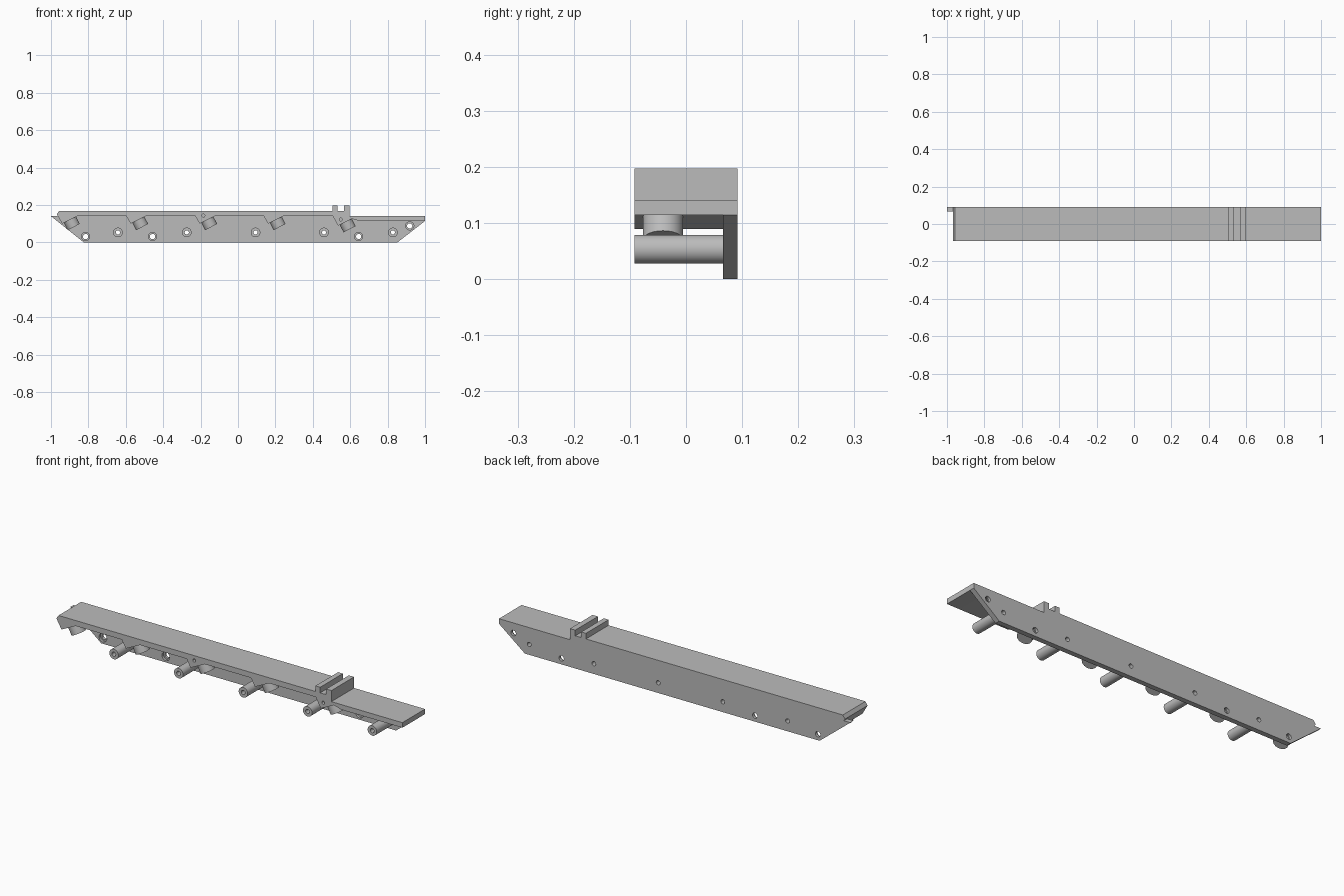
import bpy, bmesh, math
from mathutils import Matrix, Vector

cube = bpy.data.objects.get("Cube")
if cube:
    bpy.data.objects.remove(cube, do_unlink=True)

grey = bpy.data.materials.new("plain_grey")
grey.use_nodes = True
grey.diffuse_color = (0.5, 0.5, 0.5, 1)
grey.node_tree.nodes["Principled BSDF"].inputs["Base Color"].default_value = (0.5, 0.5, 0.5, 1)

FRONT, INNER, BACK = -0.092, 0.066, 0.092
ROLLER_X = [-0.642, -0.274, 0.094, 0.46, 0.828]
PEGS = [(-0.89, 0.0), (-0.524, 0.0), (-0.155, 0.0), (0.211, 0.0), (0.585, -0.012)]
ROLLER_Z = 0.053


def make_object(name, bm):
    bmesh.ops.recalc_face_normals(bm, faces=bm.faces)
    mesh = bpy.data.meshes.new(name)
    bm.to_mesh(mesh)
    bm.free()
    mesh.materials.append(grey)
    obj = bpy.data.objects.new(name, mesh)
    bpy.context.collection.objects.link(obj)
    return obj


def extrude_profile(name, points, y0, y1):
    """Prism with an xz outline between two depths."""
    bm = bmesh.new()
    face = bm.faces.new([bm.verts.new((x, y0, z)) for x, z in points])
    out = bmesh.ops.extrude_face_region(bm, geom=[face])
    verts = [v for v in out["geom"] if isinstance(v, bmesh.types.BMVert)]
    bmesh.ops.translate(bm, verts=verts, vec=(0, y1 - y0, 0))
    return make_object(name, bm)


def rod(name, start, end, radius):
    """Cylinder between two points."""
    a, b = Vector(start), Vector(end)
    turn = (b - a).to_track_quat("Z", "Y").to_matrix().to_4x4()
    bm = bmesh.new()
    bmesh.ops.create_cone(bm, cap_ends=True, segments=40, radius1=radius, radius2=radius,
                          depth=(b - a).length, matrix=Matrix.Translation((a + b) / 2) @ turn)
    return make_object(name, bm)


def cut(obj, cutters):
    """Subtract the cutters, then throw them away."""
    for cutter in cutters:
        cutter.hide_render = True
        mod = obj.modifiers.new("hole", "BOOLEAN")
        mod.operation, mod.solver, mod.object = "DIFFERENCE", "EXACT", cutter
    bpy.context.view_layer.update()
    graph = bpy.context.evaluated_depsgraph_get()
    mesh = bpy.data.meshes.new_from_object(obj.evaluated_get(graph))
    obj.modifiers.clear()
    obj.data = mesh
    for cutter in cutters:
        bpy.data.objects.remove(cutter, do_unlink=True)


def smooth(obj):
    bpy.ops.object.select_all(action="DESELECT")
    obj.select_set(True)
    bpy.context.view_layer.objects.active = obj
    bpy.ops.object.shade_smooth_by_angle(angle=math.radians(30))


# Upper outline with the two upright lugs and the lowered end
top = [(-0.957, 0.168), (0.505, 0.168), (0.505, 0.197), (0.532, 0.197), (0.532, 0.168),
       (0.566, 0.168), (0.566, 0.197), (0.596, 0.197), (0.596, 0.14), (1.0, 0.14)]

# Underside of the rail: a slanted wedge above every peg
under = [(-0.969, 0.15)]
for x, drop in PEGS[:-1]:
    if x > -0.8:
        under.append((x - 0.073, 0.14))
    under += [(x - 0.05, 0.1), (x + 0.03, 0.14)]
under += [(0.507, 0.14), (0.535, 0.089), (0.61, 0.126), (0.65, 0.114), (1.0, 0.114)]
top_rail = extrude_profile("top_rail", top + under[::-1], FRONT, INNER)

# Back plate with sloped ends
plate = top + [(1.0, 0.114), (0.853, 0), (-0.825, 0), (-1.0, 0.14), (-0.963, 0.14), (-0.969, 0.15)]
back_plate = extrude_profile("back_plate", plate, INNER, BACK)

# Screw holes with counterbores, and the roller bores
cutters = []
for x, z in [(-0.815, 0.031), (-0.457, 0.031), (0.645, 0.031), (0.918, 0.088)]:
    cutters.append(rod("screw_hole", (x, 0, z), (x, 0.15, z), 0.014))
    cutters.append(rod("counterbore", (x, 0, z), (x, INNER + 0.012, z), 0.022))
for x in ROLLER_X:
    cutters.append(rod("bore", (x, 0, ROLLER_Z), (x, 0.15, ROLLER_Z), 0.011))
cut(back_plate, cutters)

# Small blind holes in the front of the rail
cut(top_rail, [rod("blind_hole", (x, -0.15, z), (x, -0.04, z), 0.008)
               for x, z in [(-0.185, 0.143), (0.55, 0.122)]])

# Hollow rollers standing out from the back plate
for i, x in enumerate(ROLLER_X):
    roller = rod(f"roller_{i + 1}", (x, FRONT, ROLLER_Z), (x, INNER, ROLLER_Z), 0.0257)
    cut(roller, [rod("bore", (x, -0.2, ROLLER_Z), (x, 0.15, ROLLER_Z), 0.011)])
    smooth(roller)

# Tilted pegs below the wedges
tilt = math.radians(27)
axis = Vector((math.sin(tilt), 0, -math.cos(tilt)))
for i, (x, drop) in enumerate(PEGS):
    base = Vector((x - 0.008, -0.041, 0.12 + drop))
    smooth(rod(f"peg_{i + 1}", base - axis * 0.005, base + axis * 0.043, 0.036))

smooth(top_rail)
smooth(back_plate)
